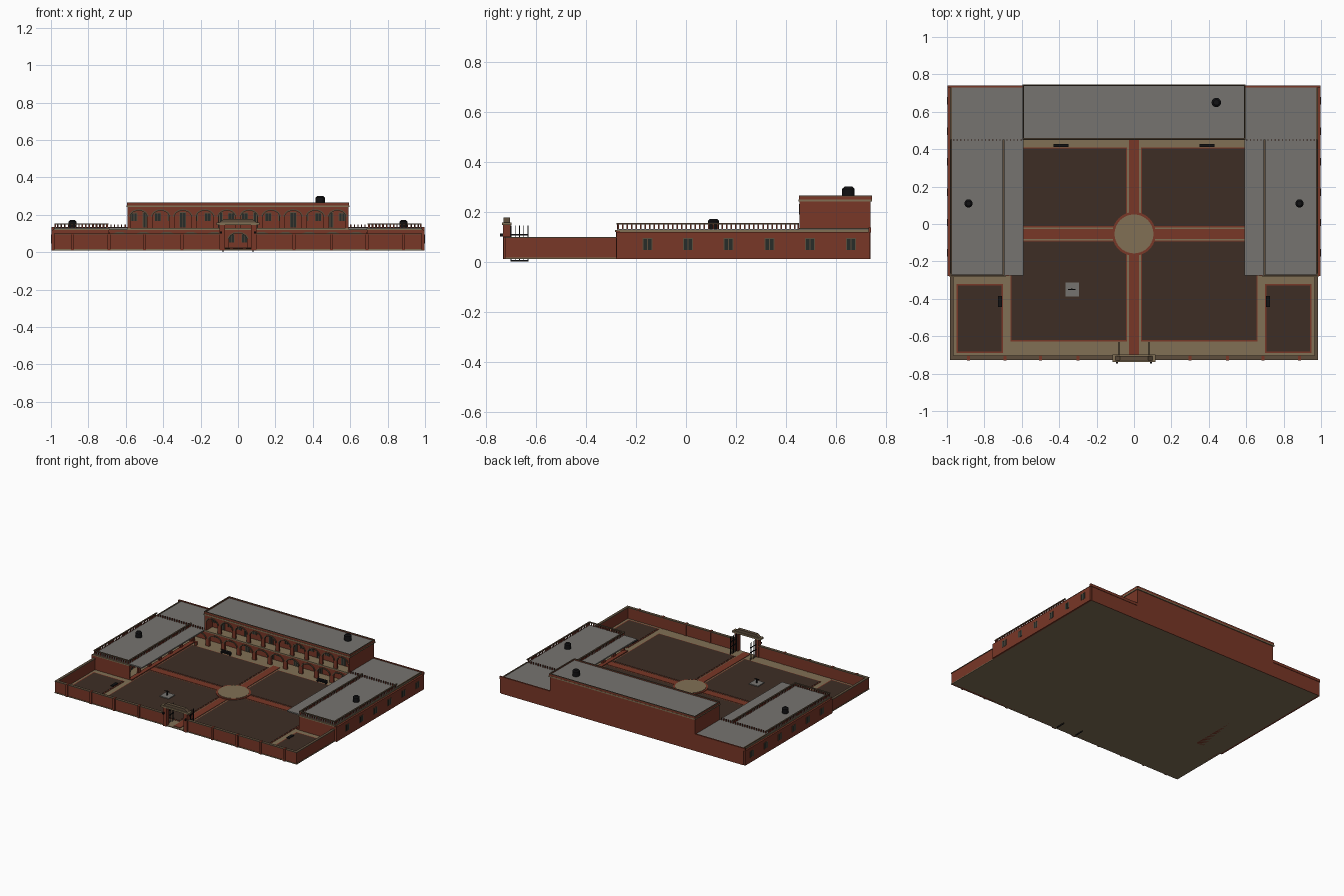
import bpy, bmesh
from math import sin, cos, pi
from mathutils import Vector

cube = bpy.data.objects.get("Cube")
if cube:
    bpy.data.objects.remove(cube, do_unlink=True)


def material(name, r, g, b):
    m = bpy.data.materials.new(name)
    m.use_nodes = True
    m.diffuse_color = (r, g, b, 1)
    m.node_tree.nodes["Principled BSDF"].inputs["Base Color"].default_value = (r, g, b, 1)
    return m


BRICK = material("red brick", 0.19, 0.038, 0.02)
STONE = material("sandstone", 0.22, 0.16, 0.09)
TRIM = material("brown stone trim", 0.11, 0.075, 0.045)
ROOF = material("grey roof", 0.18, 0.175, 0.16)
SOIL = material("dark soil", 0.047, 0.027, 0.018)
BLACK = material("black metal", 0.006, 0.006, 0.007)
GLASS = material("dark window", 0.02, 0.025, 0.022)


def finish(name, bm, mat, mirror=False):
    bmesh.ops.recalc_face_normals(bm, faces=bm.faces)
    mesh = bpy.data.meshes.new(name)
    bm.to_mesh(mesh)
    bm.free()
    mesh.materials.append(mat)
    ob = bpy.data.objects.new(name, mesh)
    bpy.context.collection.objects.link(ob)
    if mirror:
        mod = ob.modifiers.new("Mirror", 'MIRROR')
        mod.use_mirror_merge = False
    return ob


def boxes(name, mat, items, mirror=False):
    """One object made of boxes given as x0, x1, y0, y1, z0, z1."""
    bm = bmesh.new()
    for x0, x1, y0, y1, z0, z1 in items:
        vs = bmesh.ops.create_cube(bm, size=1)["verts"]
        for v in vs:
            v.co = ((x0 + x1) / 2 + v.co.x * (x1 - x0), (y0 + y1) / 2 + v.co.y * (y1 - y0),
                    (z0 + z1) / 2 + v.co.z * (z1 - z0))
    return finish(name, bm, mat, mirror)


def drum(name, mat, x, y, z0, z1, r, sides=24, top=None, mirror=False):
    bm = bmesh.new()
    bmesh.ops.create_cone(bm, cap_ends=True, segments=sides, radius1=r,
                          radius2=r if top is None else top, depth=z1 - z0)
    bmesh.ops.translate(bm, verts=bm.verts, vec=(x, y, (z0 + z1) / 2))
    return finish(name, bm, mat, mirror)


def slabs(name, mat, outlines, place, push, mirror=False):
    """Extrude flat outlines of (u, z) points along the push vector."""
    bm = bmesh.new()
    for pts in outlines:
        f = bm.faces.new([bm.verts.new(place(u, z)) for u, z in pts])
        new = bmesh.ops.extrude_face_region(bm, geom=[f])["geom"]
        bmesh.ops.translate(bm, verts=[g for g in new if isinstance(g, bmesh.types.BMVert)],
                            vec=Vector(push))
    return finish(name, bm, mat, mirror)


def arc(c, z, rx, rz, steps=10):
    return [(c - rx * cos(pi * i / steps), z + rz * sin(pi * i / steps)) for i in range(steps + 1)]


def arcade(name, u0, u1, n, z0, z1, place, push, mirror=False):
    """Wall of n arches with raised arch mouldings on its open side."""
    step = (u1 - u0) / n
    half, spring, rise = step * 0.38, z0 + (z1 - z0) * 0.52, (z1 - z0) * 0.3
    centres = [u0 + step * (i + 0.5) for i in range(n)]
    wall, mouldings = [(u0, z0)], []
    for c in centres:
        wall += [(c - half, z0)] + arc(c, spring, half, rise) + [(c + half, z0)]
        mouldings.append(arc(c, spring, half + 0.008, rise + 0.008)
                         + arc(c, spring, half, rise)[::-1])
    wall += [(u1, z0), (u1, z1), (u0, z1)]
    slabs(name, BRICK, [wall], place, push, mirror)
    slabs(name + "_mouldings", TRIM, mouldings, place, -Vector(push) * 0.3, mirror)


def openings(name, spots, place, push, mirror=False):
    """Framed openings: spots are u, half width, z0, z1."""
    def rect(a, b, c, d):
        return [(a, c), (b, c), (b, d), (a, d)]
    panes = [rect(u - w, u + w, a, b) for u, w, a, b in spots]
    bars = []
    for u, w, a, b in spots:
        for k in (-1, 0, 1):
            bars.append(rect(u + k * w - 0.002, u + k * w + 0.002, a, b))
        bars.append(rect(u - w - 0.002, u + w + 0.002, b, b + 0.004))
    slabs(name, GLASS, panes, place, push, mirror)
    slabs(name + "_frames", TRIM, bars, place, Vector(push) * 1.8, mirror)


def rooms(centres, z):
    out = []
    for c in centres:
        out.append((c, 0.016, z, z + 0.078))
        out += [(c + s * 0.063, 0.016, z + 0.034, z + 0.076) for s in (-1, 1)]
    return out


# Ground, planting beds and paths
boxes("ground_slab", STONE, [(-0.985, 0.985, -0.725, 0.735, 0.01, 0.016)])
boxes("courtyard_kerbs", BRICK, [(0.038, 0.66, -0.627, -0.088, 0.016, 0.0185),
                                 (0.038, 0.66, -0.018, 0.41, 0.016, 0.0185),
                                 (0.7, 0.95, -0.69, -0.32, 0.016, 0.0185)], True)
boxes("planting_beds", SOIL, [(0.044, 0.654, -0.621, -0.094, 0.016, 0.02),
                              (0.044, 0.654, -0.012, 0.404, 0.016, 0.02),
                              (0.708, 0.942, -0.682, -0.328, 0.016, 0.02)], True)
boxes("brick_paths", BRICK, [(-0.027, 0.027, -0.71, 0.45, 0.016, 0.0195),
                             (-0.67, 0.67, -0.079, -0.027, 0.016, 0.019)])
drum("plaza_border", BRICK, 0, -0.053, 0.014, 0.023, 0.117, 40)
drum("plaza_floor", STONE, 0, -0.053, 0.016, 0.026, 0.104, 40)

# Boundary wall with coping and piers
boxes("boundary_walls", BRICK, [(0.08, 0.98, -0.722, -0.707, 0.01, 0.096),
                                (0.968, 0.982, -0.722, -0.27, 0.01, 0.096)], True)
boxes("wall_coping", TRIM, [(0.09, 0.985, -0.726, -0.704, 0.094, 0.099),
                            (0.965, 0.985, -0.726, -0.28, 0.094, 0.099)], True)
boxes("wall_piers", BRICK, [(x - 0.008, x + 0.008, -0.731, -0.704, 0.01, 0.101)
                            for x in (0.3, 0.5, 0.69, 0.885)], True)

# Entrance gate
boxes("gate_pillars", BRICK, [(0.07, 0.098, -0.733, -0.702, 0.01, 0.148)], True)
boxes("gate_lintel", STONE, [(-0.115, 0.115, -0.737, -0.698, 0.146, 0.158)])
slabs("gate_gable", TRIM, [[(-0.1, 0.158), (0.1, 0.158), (0.075, 0.178), (-0.075, 0.178)]],
      lambda u, z: (u, -0.73, z), (0, 0.025, 0))
boxes("gate_leaves", BLACK,
      [(0.078, 0.083, y, y + 0.003, 0.0, 0.145) for y in (-0.702, -0.685, -0.668, -0.651, -0.634)]
      + [(0.078, 0.083, -0.702, -0.631, z, z + 0.005) for z in (0.001, 0.07, 0.105)], True)
boxes("gate_lamps", BLACK, [(0.085, 0.095, -0.745, -0.733, 0.1, 0.112)], True)

# Side wings
boxes("wing_walls", BRICK, [(0.77, 0.982, -0.27, 0.735, 0.01, 0.12),
                            (0.982, 0.998, -0.278, 0.735, 0.01, 0.118),
                            (0.692, 0.99, -0.28, -0.265, 0.01, 0.122)], True)
boxes("wing_plinth", BRICK, [(0.668, 0.7, -0.278, 0.45, 0.014, 0.023)], True)
boxes("wing_cornice", STONE, [(0.686, 0.985, -0.284, 0.74, 0.118, 0.127)], True)
boxes("wing_roof", ROOF, [(0.59, 0.98, -0.275, 0.738, 0.122, 0.131)], True)
arcade("wing_arcade", -0.278, 0.455, 6, 0.016, 0.12, lambda u, z: (0.69, u, z), (0.014, 0, 0), True)
openings("wing_doors_and_windows", rooms([-0.15, 0.045, 0.24], 0.018),
         lambda u, z: (0.7705, u, z), (-0.004, 0, 0), True)
openings("outer_windows", [(-0.155 + 0.163 * i, 0.018, 0.047, 0.09) for i in range(6)],
         lambda u, z: (0.9975, u, z), (0.0014, 0, 0), True)

# Wing balustrades
posts = [(x, x + 0.006, -0.274 + i * 0.0181, -0.268 + i * 0.0181, 0.129, 0.15)
         for x in (0.694, 0.974) for i in range(40)]
posts += [(0.7 + i * 0.0185, 0.706 + i * 0.0185, -0.277, -0.271, 0.129, 0.15) for i in range(15)]
posts += [(0.6 + i * 0.019, 0.606 + i * 0.019, 0.446, 0.452, 0.129, 0.148) for i in range(20)]
boxes("wing_balusters", BRICK, posts, True)
boxes("wing_handrails", TRIM, [(0.692, 0.702, -0.279, 0.452, 0.149, 0.155),
                               (0.972, 0.982, -0.279, 0.452, 0.149, 0.155),
                               (0.692, 0.982, -0.279, -0.269, 0.149, 0.155),
                               (0.974, 0.982, 0.452, 0.738, 0.129, 0.135)], True)
boxes("rear_kerb", BRICK, [(0.59, 0.998, 0.73, 0.741, 0.116, 0.136)], True)

# Rear building, ground floor
boxes("rear_ground_floor", BRICK, [(-0.985, 0.985, 0.535, 0.738, 0.01, 0.124)])
boxes("rear_balcony_floor", STONE, [(-0.7, 0.7, 0.448, 0.735, 0.12, 0.129)])
arcade("rear_lower_arcade", -0.695, 0.695, 11, 0.016, 0.12, lambda u, z: (u, 0.455, z), (0, 0.014, 0))

# Rear building, upper floor
boxes("rear_upper_floor", BRICK, [(-0.59, 0.59, 0.525, 0.738, 0.124, 0.243)])
boxes("upper_end_walls", BRICK, [(0.576, 0.59, 0.455, 0.53, 0.126, 0.243)], True)
arcade("rear_upper_arcade", -0.59, 0.59, 10, 0.129, 0.243, lambda u, z: (u, 0.457, z), (0, 0.013, 0))
boxes("upper_cornice", STONE, [(-0.596, 0.596, 0.45, 0.745, 0.241, 0.25)])
boxes("upper_roof", ROOF, [(-0.588, 0.588, 0.458, 0.738, 0.246, 0.257)])
edges = [(-0.594, 0.594, 0.452, 0.459), (-0.594, 0.594, 0.737, 0.744),
         (-0.594, -0.587, 0.452, 0.744), (0.587, 0.594, 0.452, 0.744)]
boxes("upper_parapet", BRICK, [e + (0.25, 0.262) for e in edges])
boxes("upper_parapet_cap", TRIM, [e + (0.262, 0.266) for e in edges])
room_centres = [-0.4925 + 0.197 * i for i in range(6)]
for label, z, y in (("lower", 0.018, 0.5355), ("upper", 0.132, 0.5255)):
    openings(label + "_doors_and_windows", rooms(room_centres, z),
             lambda u, h: (u, y, h), (0, -0.004, 0))

# Water tanks
for label, x, y, z, r, h, mirror in (("upper", 0.44, 0.65, 0.256, 0.025, 0.045, False),
                                     ("wing", 0.885, 0.11, 0.13, 0.022, 0.042, True)):
    drum(label + "_water_tank", BLACK, x, y, z, z + h * 0.8, r, mirror=mirror)
    drum(label + "_water_tank_lid", BLACK, x, y, z + h * 0.8, z + h, r, top=r * 0.6, mirror=mirror)

# Benches, flower pots and hand pump
boxes("courtyard_benches", BLACK, [(0.35, 0.43, 0.411, 0.426, 0.024, 0.029),
                                   (0.35, 0.43, 0.424, 0.427, 0.029, 0.042),
                                   (0.355, 0.36, 0.412, 0.426, 0.016, 0.024),
                                   (0.42, 0.425, 0.412, 0.426, 0.016, 0.024),
                                   (0.705, 0.726, -0.445, -0.385, 0.024, 0.029),
                                   (0.708, 0.723, -0.44, -0.435, 0.016, 0.024),
                                   (0.708, 0.723, -0.395, -0.39, 0.016, 0.024)], True)
drum("flower_pots", BRICK, 0.64, 0.425, 0.016, 0.04, 0.009, 16, 0.013, True)
boxes("pump_pad", ROOF, [(-0.367, -0.293, -0.387, -0.313, 0.016, 0.026)])
boxes("hand_pump", BLACK, [(-0.336, -0.328, -0.354, -0.346, 0.026, 0.058),
                           (-0.352, -0.314, -0.352, -0.348, 0.052, 0.056)])
